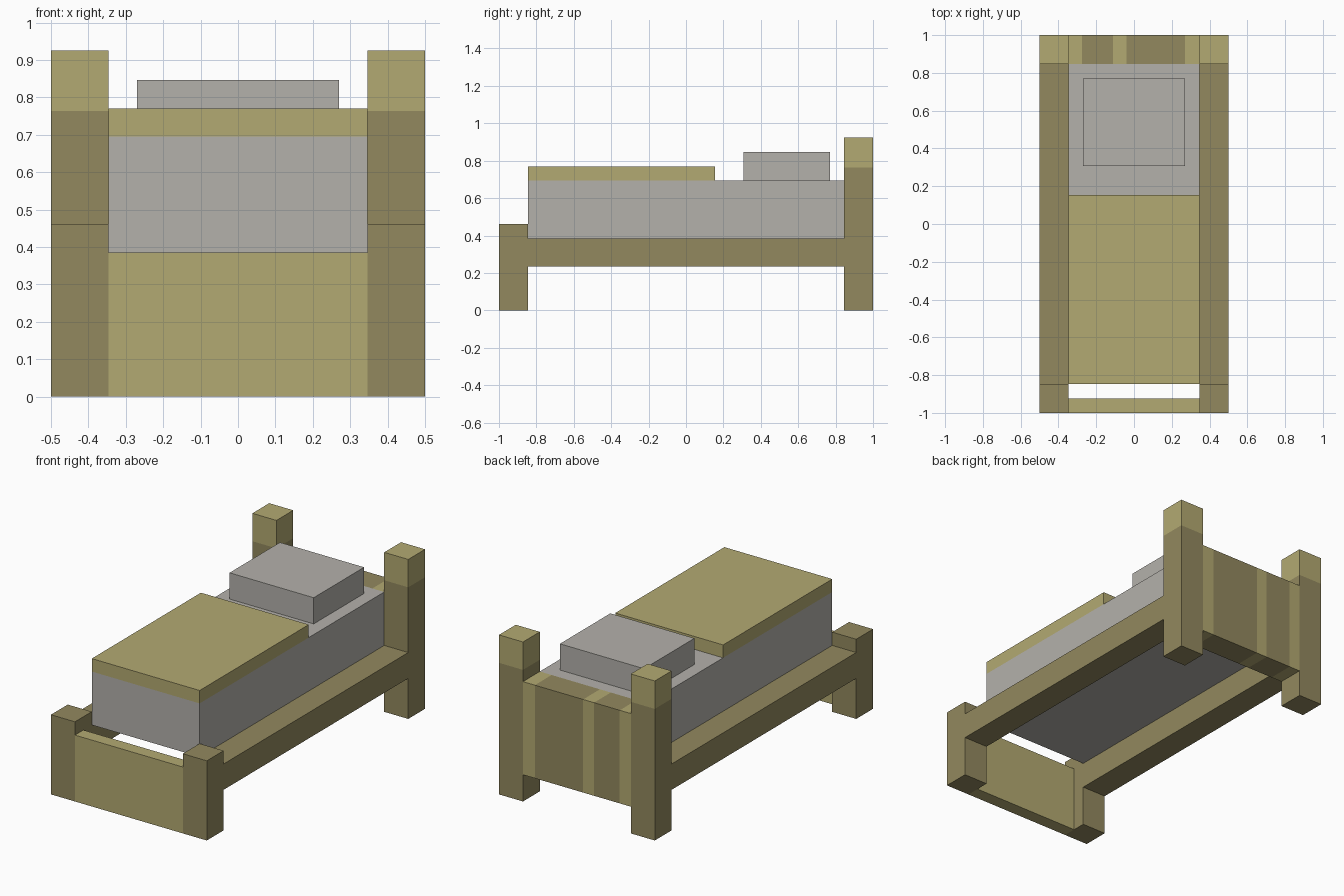
import bpy
import bmesh

# Remove the default cube
cube = bpy.data.objects.get("Cube")
if cube:
    bpy.data.objects.remove(cube, do_unlink=True)


def make_material(name, color):
    mat = bpy.data.materials.new(name)
    mat.use_nodes = True
    rgba = (*color, 1.0)
    mat.diffuse_color = rgba
    mat.node_tree.nodes["Principled BSDF"].inputs["Base Color"].default_value = rgba
    return mat


LIGHT = make_material("light_olive_wood", (0.45, 0.40, 0.168))
DARK = make_material("dark_olive_wood", (0.29, 0.25, 0.114))
LINEN = make_material("grey_linen", (0.456, 0.44, 0.407))


def box(name, xs, ys, zs, mats, axis=0, cuts=(), rule=None):
    """Box between limits, optionally cut across one axis and painted by a rule."""
    bm = bmesh.new()
    bmesh.ops.create_cube(bm, size=1)
    for v in bm.verts:
        for i, (low, high) in enumerate((xs, ys, zs)):
            v.co[i] = low if v.co[i] < 0 else high
    for cut in cuts:
        point = [0, 0, 0]
        normal = [0, 0, 0]
        point[axis], normal[axis] = cut, 1
        bmesh.ops.bisect_plane(bm, geom=bm.verts[:] + bm.edges[:] + bm.faces[:],
                               plane_co=point, plane_no=normal)
    if rule:
        for f in bm.faces:
            f.material_index = rule(f.calc_center_median()[axis])
    bmesh.ops.recalc_face_normals(bm, faces=bm.faces[:])
    mesh = bpy.data.meshes.new(name)
    bm.to_mesh(mesh)
    bm.free()
    for mat in mats:
        mesh.materials.append(mat)
    obj = bpy.data.objects.new(name, mesh)
    bpy.context.collection.objects.link(obj)
    return obj


OUT, IN = 0.5, 0.346          # outer and inner faces of the frame
END, LEG = 1.0, 0.846         # bed ends and inner faces of the legs
RAIL_TOP, BED_TOP = 0.385, 0.695
CAP = 0.763

# Legs and side rails, one set per side
for side, sign in (("left", 1), ("right", -1)):
    xs = sorted((sign * IN, sign * OUT))
    box(f"front_leg_{side}", xs, (-END, -LEG), (0, 0.462), [DARK])
    box(f"back_post_{side}", xs, (LEG, END), (0, 0.925), [DARK, LIGHT],
        axis=2, cuts=[CAP], rule=lambda z: int(z > CAP))
    box(f"side_rail_{side}", xs, (-LEG, LEG), (0.235, RAIL_TOP), [DARK])

# Footboard, and headboard with broad dark planks
box("footboard", (-IN, IN), (-END, -0.923), (0, RAIL_TOP), [LIGHT])
PLANKS = [(-0.275, -0.11), (-0.04, 0.27)]
box("headboard", (-IN, IN), (LEG, END), (0.155, BED_TOP), [LIGHT, DARK],
    axis=0, cuts=[x for plank in PLANKS for x in plank],
    rule=lambda x: int(any(a < x < b for a, b in PLANKS)))

# Bedding
box("mattress", (-IN, IN), (-LEG, LEG), (RAIL_TOP, BED_TOP), [LINEN])
box("blanket", (-IN, IN), (-LEG, 0.154), (BED_TOP, 0.77), [LIGHT])
box("pillow", (-0.27, 0.27), (0.308, 0.77), (BED_TOP, 0.847), [LINEN])
